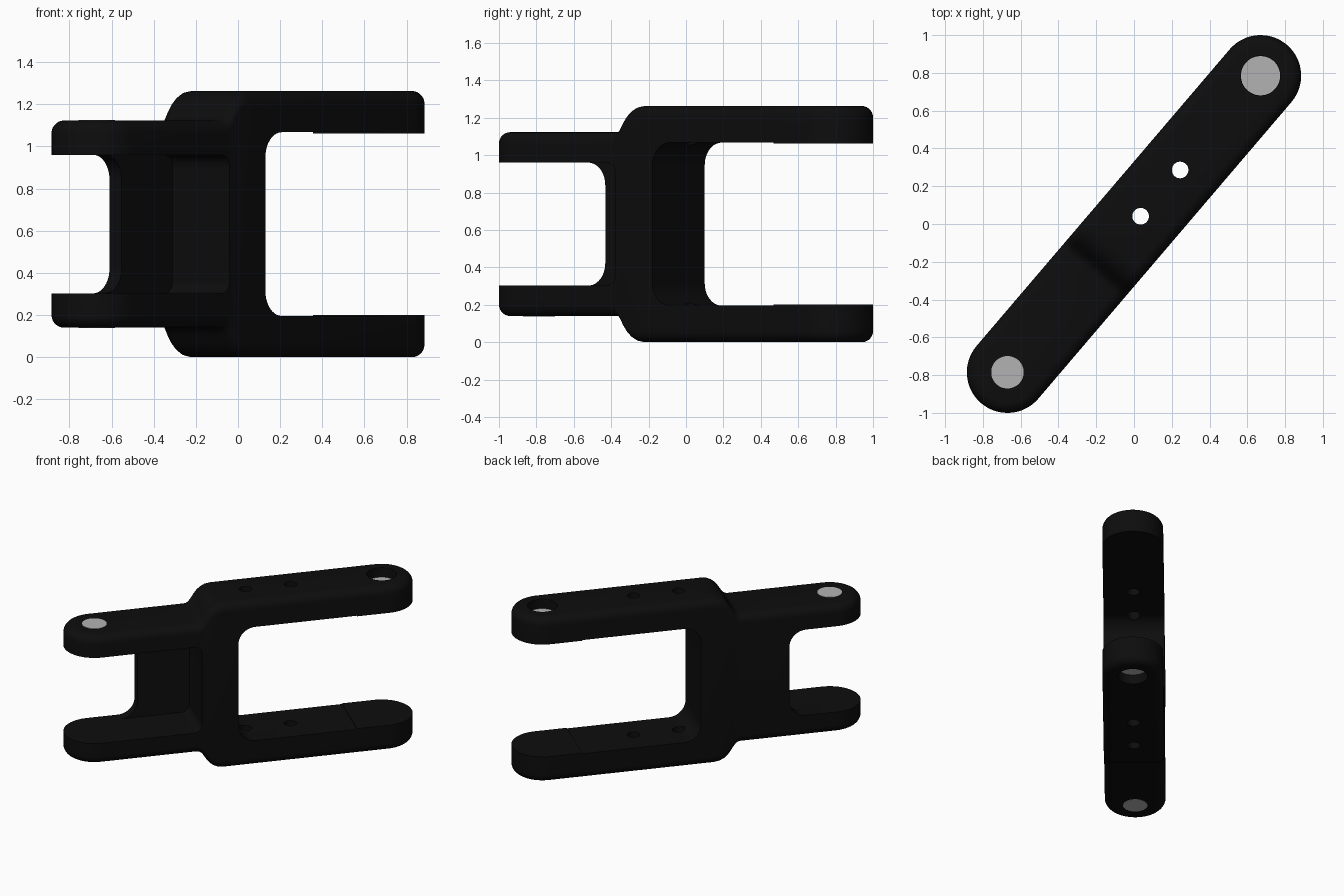
import bpy, bmesh, math
from mathutils import Matrix

if "Cube" in bpy.data.objects:
    bpy.data.objects.remove(bpy.data.objects["Cube"])

R, L, H = 0.215, 1.032, 0.6315          # end radius, half hole distance, half height
ANGLE = math.atan2(0.785, 0.67)
EDGE = 0.06                             # rounding of the outer edges
TURN = Matrix.Translation((0, 0, H)) @ Matrix.Rotation(ANGLE, 4, 'Z')


def material(name, value):
    m = bpy.data.materials.new(name)
    m.diffuse_color = (value, value, value, 1)
    m.use_nodes = True
    m.node_tree.nodes["Principled BSDF"].inputs["Base Color"].default_value = m.diffuse_color
    return m


black = material("black_metal", 0.004)
grey = material("light_grey", 0.45)


def make(name, bm, mat=None):
    bmesh.ops.recalc_face_normals(bm, faces=bm.faces)
    me = bpy.data.meshes.new(name)
    bm.to_mesh(me)
    bm.free()
    ob = bpy.data.objects.new(name, me)
    bpy.context.collection.objects.link(ob)
    if mat:
        me.materials.append(mat)
    return ob


# Half height along the link: narrow fork, S-shaped step, wide fork
STEP = [(-0.345, 0.4915), (-0.325, 0.495), (-0.308, 0.507), (-0.29, 0.53),
        (-0.27, 0.562), (-0.25, 0.588), (-0.225, 0.61), (-0.195, 0.625), (-0.155, H)]


def half_height(u):
    if u <= STEP[0][0]:
        return STEP[0][1]
    for (a, za), (b, zb) in zip(STEP, STEP[1:]):
        if u <= b:
            return za + (zb - za) * (u - a) / (b - a)
    return H


# Body: capsule outline with rounded top and bottom edges
def body():
    bm = bmesh.new()
    n, steps = 16, 7
    half = [(-L, math.pi - math.pi / 2 * i / n) for i in range(n + 1)]
    half += [(u, math.pi / 2) for u in [-0.6] + [s[0] for s in STEP] + [0.3]]
    half += [(L, math.pi / 2 - math.pi / 2 * i / n) for i in range(n + 1)]
    loop = half + [(u, -a) for u, a in reversed(half[1:-1])]
    count, m = len(loop), len(half)
    walls = []
    for side in (1, -1):
        rings = []
        for k in range(steps + 1):
            t = math.pi / 2 * k / steps
            r = R - EDGE * (1 - math.cos(t))
            drop = EDGE * (1 - math.sin(t))
            ring = []
            for u, a in loop:
                x = u + r * math.cos(a)
                ring.append(bm.verts.new((x, r * math.sin(a), side * (half_height(x) - drop))))
            rings.append(ring)
        for a, b in zip(rings, rings[1:]):
            for i in range(count):
                j = (i + 1) % count
                bm.faces.new((a[i], a[j], b[j], b[i]))
        top = rings[-1]
        for i in range(m - 1):           # flat faces across the width
            ids = []
            for q in (i, i + 1, (count - i - 1) % count, (count - i) % count):
                if q not in ids:
                    ids.append(q)
            bm.faces.new([top[q] for q in ids])
        walls.append(rings[0])
    a, b = walls
    for i in range(count):
        j = (i + 1) % count
        bm.faces.new((a[i], a[j], b[j], b[i]))
    return make("fork_link", bm, black)


# Cutter with a profile mirrored in height, extruded across the width
def slot(name, start, u, z, r, direction, v0, v1):
    pts = list(start)
    for i in range(11):
        t = math.pi / 2 * i / 10
        pts.append((u + direction * r * (1 - math.sin(t)), -z + r * (1 - math.cos(t))))
    pts += [(x, -y) for x, y in reversed(pts)]
    bm = bmesh.new()
    a = [bm.verts.new((x, v0, y)) for x, y in pts]
    b = [bm.verts.new((x, v1, y)) for x, y in pts]
    bm.faces.new(a)
    bm.faces.new(b)
    for i in range(len(a)):
        j = (i + 1) % len(a)
        bm.faces.new((a[i], a[j], b[j], b[i]))
    return make(name, bm)


def cylinder(name, u, r, z0, z1, mat=None):
    bm = bmesh.new()
    bmesh.ops.create_cone(bm, cap_ends=True, segments=40, radius1=r, radius2=r, depth=z1 - z0,
                          matrix=Matrix.Translation((u, 0, (z0 + z1) / 2)))
    return make(name, bm, mat)


link = body()
cutters = [
    slot("wide_opening", [(1.5, -0.431), (0.8, -0.431), (0.8, -0.436)], -0.052, 0.436, 0.12, 1, -0.4, 0.4),
    slot("narrow_opening", [(-1.5, -0.329)], -0.687, 0.329, 0.12, -1, -0.4, 0.4),
    slot("web_pocket", [(-1.5, -0.329)], -0.313, 0.329, 0.06, -1, -0.4, 0.14),
    cylinder("pin_hole_a", 0.054, 0.044, -1, 1),
    cylinder("pin_hole_b", 0.376, 0.044, -1, 1),
    cylinder("top_bore", L, 0.105, H - 0.075, H + 0.2),
    cylinder("bottom_bore", L, 0.105, -H - 0.2, -H + 0.075),
]
for c in cutters:
    c.hide_render = True
    mod = link.modifiers.new(c.name, 'BOOLEAN')
    mod.operation = 'DIFFERENCE'
    mod.solver = 'EXACT'
    mod.object = c

bpy.context.view_layer.update()
deps = bpy.context.evaluated_depsgraph_get()
cut_mesh = bpy.data.meshes.new_from_object(link.evaluated_get(deps))
link.modifiers.clear()
link.data = cut_mesh
cut_mesh.materials.clear()
cut_mesh.materials.append(black)
for p in cut_mesh.polygons:
    p.material_index = 0
for c in cutters:
    bpy.data.objects.remove(c)

# Grey bearing discs: sunk in the wide fork, flush on the narrow fork
parts = [link]
for side, label in ((1, "top"), (-1, "bottom")):
    for u, r, z, name in ((L, 0.104, H - 0.072, "wide_disc"), (-L, 0.086, 0.4935, "narrow_disc")):
        z0, z1 = sorted((side * z, side * (z - 0.008)))
        parts.append(cylinder(label + "_" + name, u, r, z0, z1, grey))

for ob in parts:
    ob.data.transform(TURN)
    ob.data.update()
    bpy.ops.object.select_all(action='DESELECT')
    ob.select_set(True)
    bpy.context.view_layer.objects.active = ob
    bpy.ops.object.shade_smooth_by_angle(angle=math.radians(30))
